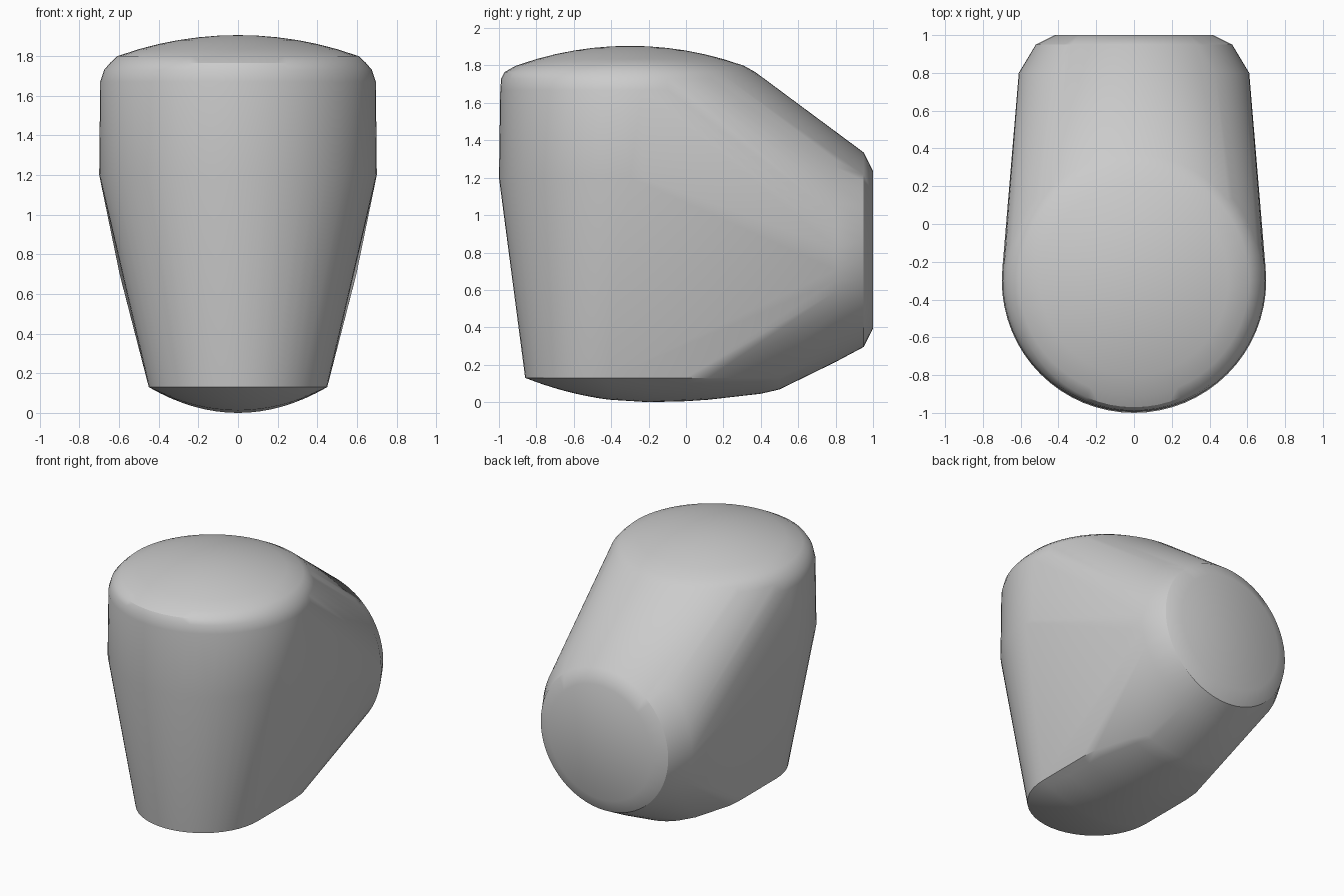
import bpy, bmesh
from math import sin, cos, pi, sqrt, radians

cube = bpy.data.objects.get("Cube")
if cube:
    bpy.data.objects.remove(cube)

SEG = 64
bm = bmesh.new()


def ring(center, rx, ry, upright=False):
    """Ellipse of points, lying flat or standing to face the back."""
    x, y, z = center
    for i in range(SEG):
        u, v = rx * cos(2 * pi * i / SEG), ry * sin(2 * pi * i / SEG)
        bm.verts.new((x + u, y, z + v) if upright else (x + u, y + v, z))


# Upright column: waist, wall and rounded shoulder
AXIS = -0.3
for z, rx, ry in [(1.2, 0.7, 0.7), (1.67, 0.695, 0.693), (1.73, 0.675, 0.688),
                  (1.765, 0.645, 0.67)]:
    ring((0, AXIS, z), rx, ry)

# Shallow domed cap
for r in (0.61, 0.5, 0.4, 0.3, 0.2, 0.1):
    ring((0, AXIS, 1.905 - 1.8 + sqrt(1.8 ** 2 - r * r)), r, r)
bm.verts.new((0, AXIS, 1.905))

# Rear barrel with a bevelled flat end
for y, r, z in [(0.8, 0.61, 0.825), (0.95, 0.52, 0.815), (1.0, 0.42, 0.815)]:
    ring((0, y, z), r, r, upright=True)

# Curved underside: round front end, lowest line along the middle
RIM = 0.13
NOSE, HALF = -0.41, 0.45
for i in range(13):
    a = pi / 2 * i / 12
    y, w = NOSE - HALF * cos(a), HALF * sin(a)
    keel = RIM * ((y + 0.2) / 0.66) ** 2
    for j in range(-8, 9):
        t = j / 8
        bm.verts.new((w * t, y, RIM - (RIM - keel) * (1 - t * t)))
for y, w, keel in [(-0.2, 0.45, 0), (0, 0.45, 0.005), (0.12, 0.44, 0.013),
                   (0.4, 0.36, 0.045), (0.5, 0.3, 0.068)]:
    for j in range(-8, 9):
        t = j / 8
        bm.verts.new((w * t, y, RIM - (RIM - keel) * (1 - t * t)))

# Wrap one tight skin around all sections
hull = bmesh.ops.convex_hull(bm, input=bm.verts[:], use_existing_faces=False)
spare = {e for e in hull["geom_interior"] + hull["geom_unused"]
         if isinstance(e, bmesh.types.BMVert)}
bmesh.ops.delete(bm, geom=list(spare), context="VERTS")
bmesh.ops.dissolve_limit(bm, angle_limit=radians(0.3),
                         verts=bm.verts[:], edges=bm.edges[:])
bmesh.ops.recalc_face_normals(bm, faces=bm.faces[:])

mesh = bpy.data.meshes.new("body_shell")
bm.to_mesh(mesh)
bm.free()
body = bpy.data.objects.new("body_shell", mesh)
bpy.context.collection.objects.link(body)

# Plain grey
grey = bpy.data.materials.new("light grey")
grey.use_nodes = True
color = (0.6, 0.6, 0.6, 1)
grey.diffuse_color = color
grey.node_tree.nodes["Principled BSDF"].inputs["Base Color"].default_value = color
mesh.materials.append(grey)

bpy.ops.object.select_all(action="DESELECT")
body.select_set(True)
bpy.context.view_layer.objects.active = body
bpy.ops.object.shade_smooth_by_angle(angle=radians(30))
